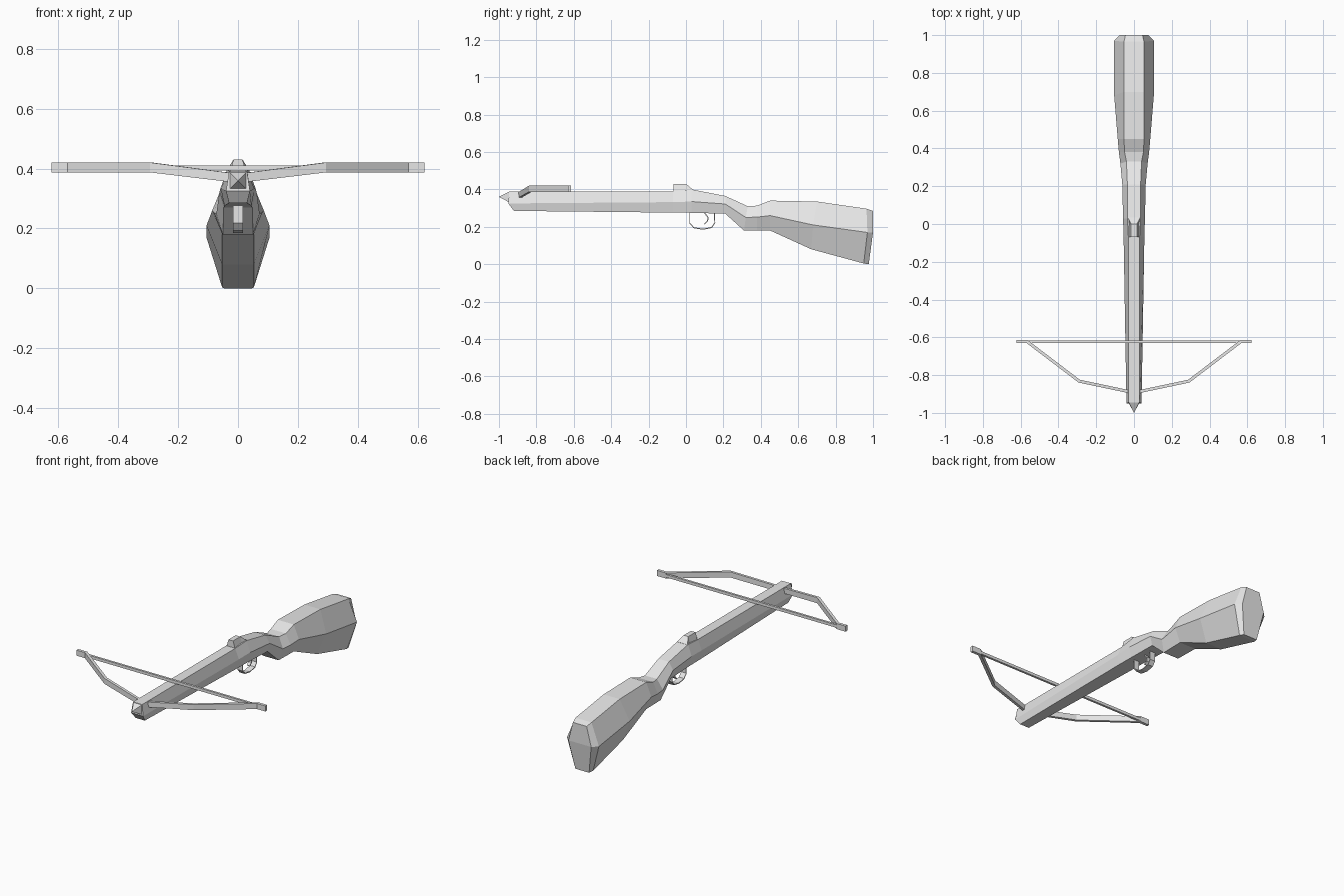
import bpy, bmesh, math
from mathutils import Vector

cube = bpy.data.objects.get("Cube")
if cube:
    bpy.data.objects.remove(cube, do_unlink=True)

grey = bpy.data.materials.new("plain_grey")
grey.use_nodes = True
grey.diffuse_color = (0.8, 0.8, 0.8, 1)
grey.node_tree.nodes["Principled BSDF"].inputs["Base Color"].default_value = (0.8, 0.8, 0.8, 1)


def loft(name, rings, caps, mirror=False):
    """Skin a row of rings with flat faces; caps lists the end polygons by ring index."""
    bm = bmesh.new()
    rows = [[bm.verts.new(p) for p in ring] for ring in rings]
    n = len(rows[0])
    for a, b in zip(rows, rows[1:]):
        for i in range(n):
            j = (i + 1) % n
            bm.faces.new((a[i], a[j], b[j], b[i]))
    for row in (rows[0], rows[-1]):
        for cap in caps:
            bm.faces.new([row[i] for i in cap])
    bmesh.ops.recalc_face_normals(bm, faces=bm.faces)
    mesh = bpy.data.meshes.new(name)
    bm.to_mesh(mesh)
    bm.free()
    mesh.materials.append(grey)
    ob = bpy.data.objects.new(name, mesh)
    bpy.context.collection.objects.link(ob)
    if mirror:
        ob.modifiers.new("Mirror", 'MIRROR')
    return ob


QUAD = [(0, 1, 2, 3)]


def offsets(path, t):
    """Mitred points either side of a 2D path."""
    pts = [Vector(p) for p in path]
    out = []
    for i, p in enumerate(pts):
        d1 = (p - pts[max(i - 1, 0)]).normalized()
        d2 = (pts[min(i + 1, len(pts) - 1)] - p).normalized()
        d = (d1 + d2).normalized()
        m = Vector((-d.y, d.x))
        ref = d2 if d2.length else d1
        m *= t / 2 / max(0.5, d.dot(ref))
        out.append((p + m, p - m))
    return out


def strap(name, path, width, t):
    """Flat band following a (y, z) path, centred on x = 0."""
    w = width / 2
    return loft(name, [[(w, a.x, a.y), (w, b.x, b.y), (-w, b.x, b.y), (-w, a.x, a.y)]
                       for a, b in offsets(path, t)], QUAD)


def bar(x0, x1, y0, y1, z0, z1):
    return [[(x, y0, z0), (x, y1, z0), (x, y1, z1), (x, y0, z1)] for x in (x0, x1)]


# Stock: six-sided section, (y, z, half width) of top, middle and bottom edges
stations = [
    ((-.945, .39, .03), (-.95, .325, .04), (-.92, .285, .03)),
    ((-.07, .39, .03), (-.07, .332, .055), (-.07, .276, .045)),
    ((.03, .40, .035), (.03, .335, .058), (.03, .275, .045)),
    ((.21, .365, .035), (.21, .322, .062), (.21, .27, .048)),
    ((.33, .31, .04), (.32, .25, .072), (.31, .18, .05)),
    ((.38, .313, .05), (.38, .252, .08), (.38, .18, .052)),
    ((.45, .34, .053), (.45, .26, .086), (.45, .18, .053)),
    ((.70, .335, .053), (.68, .21, .105), (.67, .08, .053)),
    ((.965, .297, .053), (.97, .17, .105), (.95, .004, .053)),
    ((1.0, .285, .045), (1.0, .17, .075), (.977, 0, .045)),
]
loft("stock", [[(w, y, z) for y, z, w in s] + [(-w, y, z) for y, z, w in reversed(s)]
               for s in stations], [(0, 1, 4, 5), (1, 2, 3, 4)])

# Pointed nose on the front end
bm = bmesh.new()
base = [bm.verts.new((x, -.944, z)) for x, z in
        ((-.03, .33), (.03, .33), (.028, .388), (-.028, .388))]
tip = bm.verts.new((0, -1.0, .36))
bm.faces.new(base)
for i in range(4):
    bm.faces.new((base[i], base[(i + 1) % 4], tip))
bmesh.ops.recalc_face_normals(bm, faces=bm.faces)
mesh = bpy.data.meshes.new("nose_point")
bm.to_mesh(mesh)
bm.free()
mesh.materials.append(grey)
bpy.context.collection.objects.link(bpy.data.objects.new("nose_point", mesh))

# Raised string catch, tapering upwards and sloping down at the back
loft("string_catch",
     [[(-b, y, zb), (b, y, zb), (t, y, zt), (-t, y, zt)] for y, zb, zt, b, t in
      ((-.068, .38, .43, .03, .015), (0, .38, .43, .03, .015), (.035, .38, .40, .035, .034))],
     QUAD)

# Bow limbs: (x, y) path with the lower edge rising outwards
limb_path = [(.015, -.89), (.29, -.832), (.565, -.623)]
limb_z = [(.354, .384), (.387, .42), (.387, .42)]
loft("bow_limb", [[(a.x, a.y, z0), (b.x, b.y, z0), (b.x, b.y, z1), (a.x, a.y, z1)]
                  for (a, b), (z0, z1) in zip(offsets(limb_path, .016), limb_z)], QUAD, True)
loft("limb_tip", bar(.562, .622, -.631, -.614, .387, .42), QUAD, True)
loft("bowstring", bar(-.57, .57, -.629, -.616, .393, .41), QUAD)

# Trigger guard and trigger
strap("trigger_guard", [(.02, .28), (.02, .22), (.042, .195), (.09, .187),
                        (.137, .196), (.154, .22), (.152, .28)], .034, .005)
strap("trigger", [(.095, .28), (.118, .25), (.115, .23), (.098, .215)], .018, .006)
